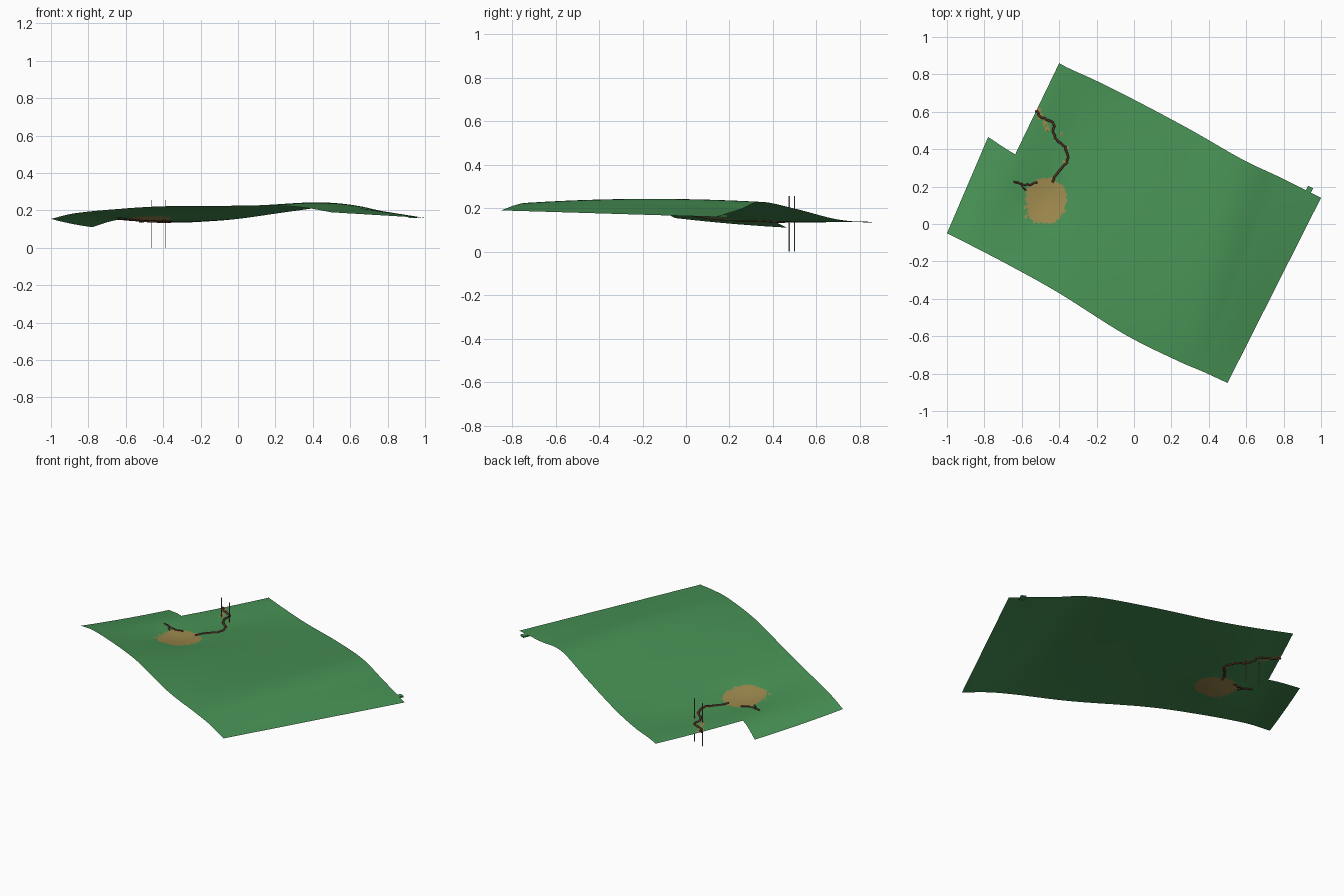
import bpy, bmesh, math, random
from mathutils import Vector

random.seed(4)
if "Cube" in bpy.data.objects:
    bpy.data.objects.remove(bpy.data.objects["Cube"])


def material(name, rgb):
    m = bpy.data.materials.new(name)
    m.use_nodes = True
    m.diffuse_color = (*rgb, 1)
    m.node_tree.nodes["Principled BSDF"].inputs["Base Color"].default_value = (*rgb, 1)
    return m


GRASS = material("grass green", (0.064, 0.285, 0.09))
SAND = material("sand tan", (0.34, 0.25, 0.075))
STREAM = material("stream red brown", (0.12, 0.035, 0.022))
POLE = material("pole grey", (0.22, 0.22, 0.22))

# Cross-sections of the hillside: front point, middle height, back point
SECTIONS = [
    ((-1, -.05, .155), .111, (-.56, .98, .10)),
    ((-.87, -.115, .185), .15, (-.40, .86, .135)),
    ((-.65, -.23, .207), .146, (-.20, .765, .14)),
    ((-.40, -.37, .222), .172, (0, .665, .155)),
    ((-.05, -.59, .225), .212, (.30, .505, .197)),
    ((.23, -.73, .225), .243, (.58, .345, .229)),
    ((.37, -.79, .213), .217, (.78, .25, .195)),
    ((.50, -.85, .19), .175, (1, .14, .16)),
]
STEPS, ROWS = 20, 100
LAKE = Vector((-.47, .123))


def section_row(v):
    """Points of every section at the fraction v from front to back."""
    row = []
    for front, mid, back in SECTIONS:
        p = Vector(front).lerp(Vector(back), v)
        p.z = (front[2] * (1 - v) * (1 - 2 * v) + mid * 4 * v * (1 - v)
               + back[2] * v * (2 * v - 1))
        row.append(p)
    return row


def spline(points, steps):
    """Smooth path through the points."""
    pts = [2 * points[0] - points[1]] + points + [2 * points[-1] - points[-2]]
    out = []
    for a, b, c, d in zip(pts, pts[1:], pts[2:], pts[3:]):
        for i in range(steps):
            t = i / steps
            out.append(b + (c - a) * t / 2 + (2 * a - 5 * b + 4 * c - d) * t * t / 2
                       + (3 * b - a - 3 * c + d) * t ** 3 / 2)
    return out + [points[-1]]


def in_lake(p):
    x, y = (p.x - LAKE.x) / .107, (p.y - LAKE.y) / .122
    a = math.atan2(y, x)
    wobble = 1 + .03 * math.sin(5 * a) + .02 * math.sin(11 * a)
    r = (abs(x) ** 2.5 + abs(y) ** 2.5) ** .4
    return r < wobble and x - y < 1.4


# Sandy spots beside the stream: x, y, radius
SPOTS = [(-.52, .61, .02), (-.50, .575, .014), (-.475, .54, .014), (-.465, .51, .013),
         (-.39, .48, .009), (-.36, .41, .009), (-.37, .33, .008),
         (-.58, .09, .009), (-.575, .04, .009), (-.57, .17, .012)]


def in_spot(p):
    return any(math.hypot(p.x - x, p.y - y) < r for x, y, r in SPOTS)


# Terrain sheet with the back corner left out
bm = bmesh.new()
grid = []
for j in range(ROWS + 1):
    line = []
    for p in spline(section_row(j / ROWS), STEPS):
        dist = (p.xy - LAKE).length
        p.z -= .011 * math.exp(-(dist / .13) ** 2)
        line.append(bm.verts.new(p))
    grid.append(line)
for j in range(ROWS):
    for i in range(len(grid[0]) - 1):
        if i < STEPS and j >= ROWS // 2:
            continue
        f = bm.faces.new((grid[j][i], grid[j][i + 1], grid[j + 1][i + 1], grid[j + 1][i]))
        f.smooth = True
        c = f.calc_center_median()
        f.material_index = int(in_lake(c) or in_spot(c))
bmesh.ops.delete(bm, geom=[v for v in bm.verts if not v.link_faces], context='VERTS')
ground_points = [v.co.copy() for v in bm.verts]
mesh = bpy.data.meshes.new("terrain")
bm.to_mesh(mesh)
bm.free()
mesh.materials.append(GRASS)
mesh.materials.append(SAND)
bpy.context.collection.objects.link(bpy.data.objects.new("terrain", mesh))


def ground(x, y):
    return min(ground_points, key=lambda p: (p.x - x) ** 2 + (p.y - y) ** 2).z


# Streams that wind over the ground
def stream(name, path, width):
    curve = bpy.data.curves.new(name, 'CURVE')
    curve.dimensions = '3D'
    curve.bevel_depth = width
    curve.bevel_resolution = 1
    curve.use_fill_caps = True
    pts = spline([Vector((x, y, 0)) for x, y in path], 4)
    line = curve.splines.new('POLY')
    line.points.add(len(pts) - 1)
    for point, p in zip(line.points, pts):
        x = p.x + random.uniform(-.004, .004)
        y = p.y + random.uniform(-.004, .004)
        point.co = (x, y, ground(x, y), 1)
    curve.materials.append(STREAM)
    bpy.context.collection.objects.link(bpy.data.objects.new(name, curve))


stream("main_stream", [(-.435, .225), (-.41, .275), (-.365, .32), (-.355, .36), (-.37, .41),
                       (-.405, .44), (-.43, .49), (-.43, .535), (-.455, .555), (-.50, .575),
                       (-.525, .605)], .006)
stream("side_stream", [(-.52, .22), (-.56, .21), (-.60, .215), (-.64, .23)], .005)
stream("side_stream_branch", [(-.60, .215), (-.59, .19), (-.575, .18)], .004)


def box(name, center, size, mat, turn=0):
    bpy.ops.mesh.primitive_cube_add(size=1, location=center, rotation=(0, 0, turn))
    ob = bpy.context.object
    ob.name = name
    ob.scale = size
    ob.data.materials.append(mat)


# Thin marker poles
for name, x, y in (("left_pole", -.39, .475), ("right_pole", -.46, .50)):
    box(name, (x, y, .128), (.003, .005, .256), POLE)

# Small grassy tab on the back edge
box("edge_tab", (.935, .18, .164), (.03, .04, .008), GRASS, -.46)
